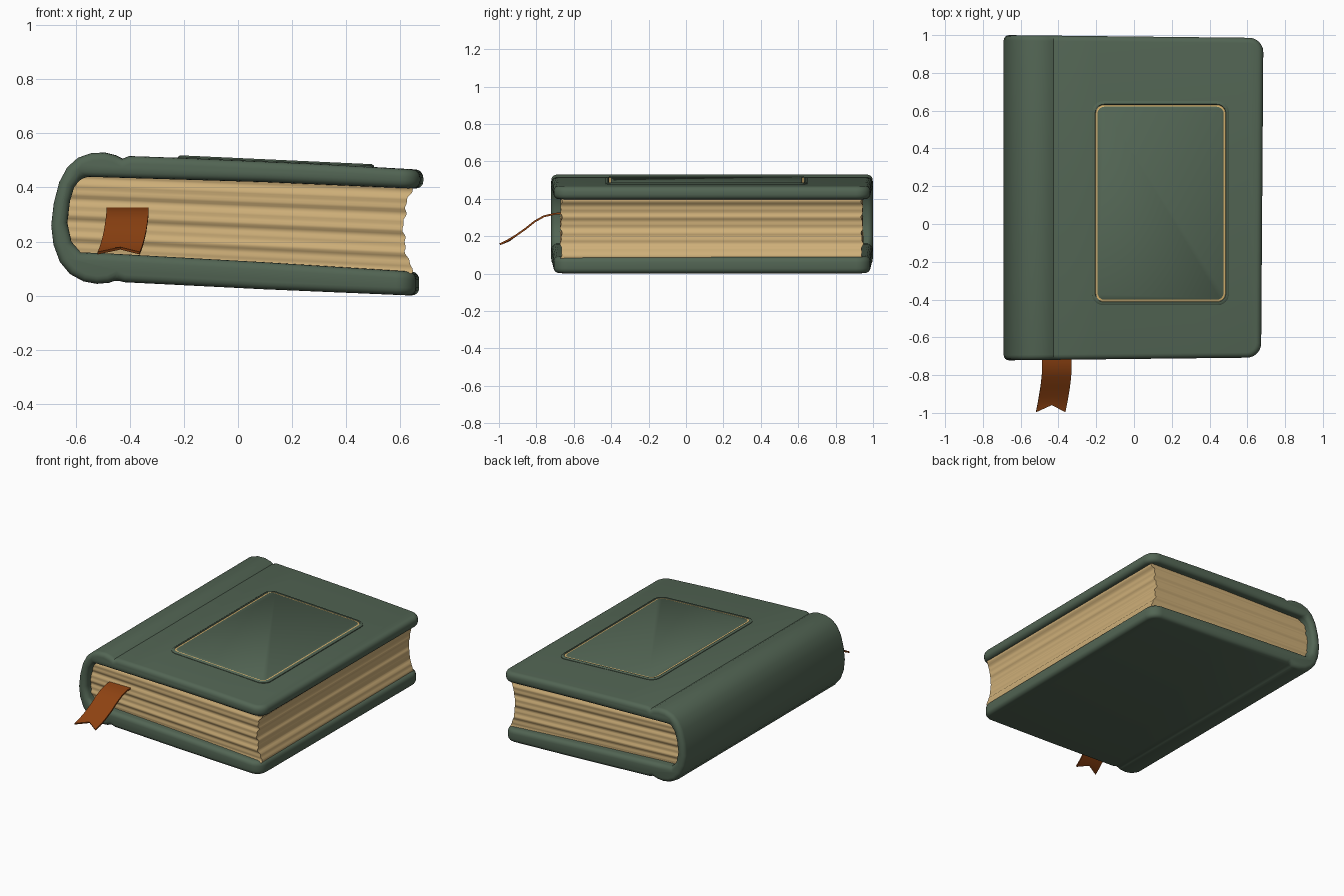
import bpy, bmesh, math

if "Cube" in bpy.data.objects:
    bpy.data.objects.remove(bpy.data.objects["Cube"])


def material(name, rgb):
    m = bpy.data.materials.new(name)
    m.use_nodes = True
    m.diffuse_color = (*rgb, 1)
    m.node_tree.nodes["Principled BSDF"].inputs["Base Color"].default_value = (*rgb, 1)
    return m


green = material("green cloth", (0.085, 0.13, 0.088))
cream = material("cream paper", (0.62, 0.43, 0.19))
gold = material("gold line", (0.68, 0.45, 0.16))
rust = material("rust ribbon", (0.27, 0.055, 0.006))


def finish(bm, name, mats, angle=40, modifiers=()):
    """Turn a bmesh into a shaded object, applying any modifiers first."""
    bmesh.ops.recalc_face_normals(bm, faces=bm.faces)
    mesh = bpy.data.meshes.new(name)
    bm.to_mesh(mesh)
    bm.free()
    ob = bpy.data.objects.new(name, mesh)
    bpy.context.collection.objects.link(ob)
    for m in mats:
        mesh.materials.append(m)
    bpy.ops.object.select_all(action='DESELECT')
    bpy.context.view_layer.objects.active = ob
    ob.select_set(True)
    for kind, settings in modifiers:
        mod = ob.modifiers.new(kind.title(), kind)
        for key, value in settings.items():
            setattr(mod, key, value)
        bpy.ops.object.modifier_apply(modifier=mod.name)
    bpy.ops.object.shade_smooth_by_angle(angle=math.radians(angle))
    return ob


def loft(bm, rings, caps=True):
    """Skin closed rings of equal length; returns the faces of each strip."""
    loops = [[bm.verts.new(p) for p in ring] for ring in rings]
    strips = []
    for a, b in zip(loops, loops[1:]):
        n = len(a)
        strips.append([bm.faces.new((a[i], a[(i + 1) % n], b[(i + 1) % n], b[i]))
                       for i in range(n)])
    if caps:
        bm.faces.new(loops[0][::-1])
        bm.faces.new(loops[-1])
    return strips


# Cover: two boards and a rounded spine as one wrapped cross-section
TIP_TOP, TIP_LOW = 0.685, 0.67
outer = [(TIP_TOP, 0.465), (0.3, 0.487), (-0.2, 0.509), (-0.40, 0.516),
         (-0.425, 0.506), (-0.45, 0.519), (-0.49, 0.529), (-0.54, 0.527),
         (-0.59, 0.51), (-0.63, 0.475), (-0.66, 0.42), (-0.681, 0.34),
         (-0.69, 0.26), (-0.682, 0.19), (-0.658, 0.125), (-0.62, 0.08),
         (-0.57, 0.053), (-0.52, 0.044), (-0.475, 0.048), (-0.445, 0.062),
         (-0.42, 0.05), (0.1, 0.024), (TIP_LOW, 0.0)]
inner = [(TIP_LOW, 0.088), (0.1, 0.124), (-0.49, 0.157), (-0.58, 0.16),
         (-0.615, 0.2), (-0.63, 0.27), (-0.62, 0.35), (-0.605, 0.4),
         (-0.575, 0.44), (0.1, 0.42), (TIP_TOP, 0.395)]
bm = bmesh.new()
loft(bm, [[(x, y, z) for x, z in outer + inner] for y in (-0.722, 1.0)])
corners = [e for e in bm.edges
           if all(v.co.x > 0.6 for v in e.verts)
           and abs(e.verts[0].co.y - e.verts[1].co.y) < 0.01
           and abs(e.verts[0].co.x - e.verts[1].co.x) < 0.01]
bmesh.ops.bevel(bm, geom=corners, offset=0.075, segments=6, profile=0.5,
                affect='EDGES', clamp_overlap=False)
for v in bm.verts:  # slight hand-made taper
    right = (v.co.x + 0.69) / 1.37
    v.co.x -= 0.012 * right * (1 - v.co.y) / 1.7
    v.co.y += 0.015 * right * (1 if v.co.y < 0 else -1)
finish(bm, "cover", [green], 40, [("BEVEL", dict(
    width=0.028, segments=4, limit_method='ANGLE',
    angle_limit=math.radians(50), use_clamp_overlap=False))])


# Page block: stacked layers with rippled edges and a hollow fore-edge
def page_ring(t):
    low = lambda x: 0.155 - 0.052 * (x + 0.585)
    high = lambda x: 0.445 - 0.037 * (x + 0.585)
    bow = (2 * t - 1) ** 2
    ripple = 0.004 * math.sin(t * 21) + 0.003 * math.sin(t * 47 + 1)
    left, right = -0.635 + 0.04 * bow, 0.612 + 0.032 * bow + ripple
    front, back = -0.668 + ripple, 0.942 - ripple
    at = lambda x: low(x) + t * (high(x) - low(x))
    return [(x, y, at(x)) for x, y in
            ((left, front), (right, front), (right, back), (left, back))]


bm = bmesh.new()
loft(bm, [page_ring(-0.03 + 1.06 * i / 36) for i in range(37)])
finish(bm, "pages", [cream], 40)


# Raised panel on the front board, with a gilt groove round it
def panel_ring(inset, lift):
    x0, x1, y0, y1 = -0.222 + inset, 0.503 - inset, -0.43 + inset, 0.65 - inset
    r = 0.06 - inset * 0.8
    pts = []
    for k, (cx, cy) in enumerate(((x1 - r, y1 - r), (x0 + r, y1 - r),
                                  (x0 + r, y0 + r), (x1 - r, y0 + r))):
        for i in range(7):
            a = math.radians(90 * k + 15 * i)
            x, y = cx + r * math.cos(a), cy + r * math.sin(a)
            pts.append((x, y, 0.51 - 0.046 * (x + 0.2) + lift))
    return pts


bm = bmesh.new()
strips = loft(bm, [panel_ring(*step) for step in (
    (0, -0.02), (0, 0.002), (0.008, 0.008), (0.016, 0.008), (0.019, 0.004),
    (0.029, 0.004), (0.032, 0.007))])
for f in strips[4]:
    f.material_index = 1
finish(bm, "front_panel", [green, gold], 50)

# Ribbon bookmark with a swallow-tail end
path = [(-0.60, 0.322, 0), (-0.70, 0.320, 0), (-0.76, 0.306, 0), (-0.81, 0.278, -0.003),
        (-0.86, 0.238, -0.009), (-0.91, 0.203, -0.017), (-0.955, 0.176, -0.025),
        (-0.995, 0.157, -0.033)]
bm = bmesh.new()
rows = []
for k, (y, z, drift) in enumerate(path):
    tail = k == len(path) - 1
    mid = (-0.435, -0.957, 0.175) if tail else (-0.408 + drift, y + 0.008 * (k > 5), z)
    rows.append([bm.verts.new(p) for p in
                 ((-0.486 + drift, y, z), mid, (-0.33 + drift, y, z))])
for a, b in zip(rows, rows[1:]):
    for i in range(2):
        bm.faces.new((a[i], a[i + 1], b[i + 1], b[i]))
finish(bm, "ribbon", [rust], 40, [("SOLIDIFY", dict(thickness=0.01, offset=0))])
